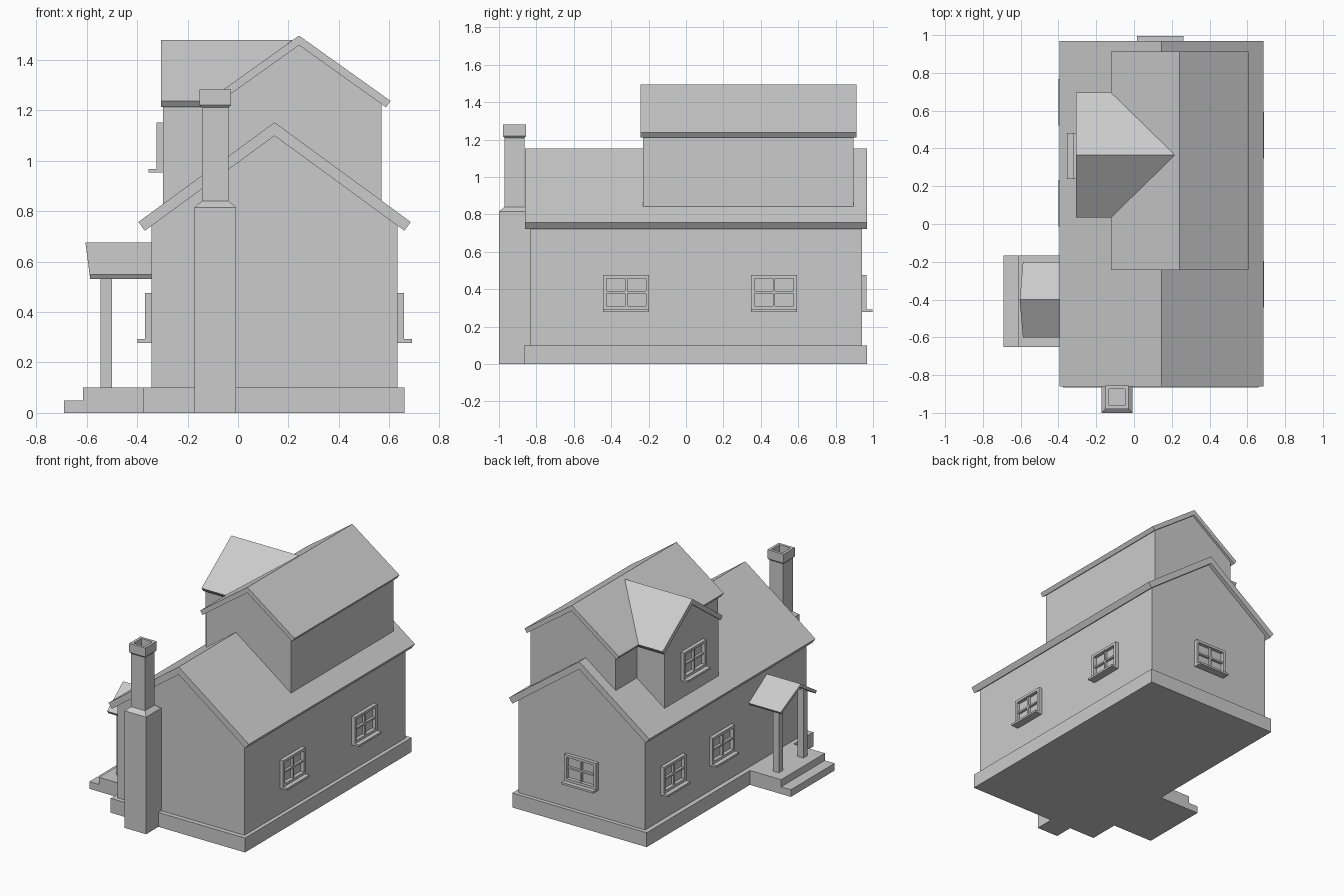
import bpy, bmesh
from math import pi, hypot

if "Cube" in bpy.data.objects:
    bpy.data.objects.remove(bpy.data.objects["Cube"])


def finish(name, bm):
    bmesh.ops.recalc_face_normals(bm, faces=bm.faces)
    me = bpy.data.meshes.new(name)
    bm.to_mesh(me)
    bm.free()
    ob = bpy.data.objects.new(name, me)
    bpy.context.collection.objects.link(ob)
    return ob


def loft(name, rings):
    """Skin a list of equal-length vertex rings and cap both ends."""
    bm = bmesh.new()
    rows = [[bm.verts.new(p) for p in r] for r in rings]
    for a, b in zip(rows, rows[1:]):
        for i in range(len(a)):
            j = (i + 1) % len(a)
            bm.faces.new((a[i], a[j], b[j], b[i]))
    bm.faces.new(rows[0])
    bm.faces.new(rows[-1])
    return finish(name, bm)


def add_box(bm, x0, x1, y0, y1, z0, z1):
    v = bmesh.ops.create_cube(bm, size=1)["verts"]
    bmesh.ops.scale(bm, vec=(x1 - x0, y1 - y0, z1 - z0), verts=v)
    bmesh.ops.translate(bm, vec=((x0 + x1) / 2, (y0 + y1) / 2, (z0 + z1) / 2), verts=v)


def box(name, *b):
    bm = bmesh.new()
    add_box(bm, *b)
    return finish(name, bm)


def roof_profile(c, w, ridge, eave, t):
    """Chevron cross-section with ends square to the slope."""
    h = ridge - eave
    l = hypot(w, h)
    s, k = t * h / l, t * w / l
    return [(c - w, eave), (c, ridge), (c + w, eave),
            (c + w - s, eave - k), (c, ridge - t * l / w), (c - w + s, eave - k)]


def wall_profile(c, half, base, w, ridge, eave, t):
    """Five-sided gable wall reaching the underside of the roof."""
    slope = (ridge - eave) / w
    top = ridge - t * hypot(1, slope)
    return [(c - half, base), (c + half, base), (c + half, top - slope * half),
            (c, top), (c - half, top - slope * half)]


def along_y(name, prof, y0, y1):
    return loft(name, [[(u, y, z) for u, z in prof] for y in (y0, y1)])


def along_x(name, prof, starts, ends):
    return loft(name, [[(x, u, z) for x, (u, z) in zip(xs, prof)] for xs in (starts, ends)])


# Main house
box("foundation", -0.375, 0.66, -0.865, 0.968, 0, 0.1)
main = (0.54, 1.152, 0.757, 0.043)
along_y("main_walls", wall_profile(0.145, 0.488, 0.1, *main), -0.833, 0.94)
along_y("main_roof", roof_profile(0.145, *main), -0.86, 0.968)

# Upper storey
upper = (0.363, 1.496, 1.237, 0.031)
along_y("upper_walls", wall_profile(0.242, 0.327, 0.81, *upper), -0.23, 0.895)
along_y("upper_roof", roof_profile(0.242, *upper), -0.243, 0.912)

# Dormer, with its roof mitred into the upper roof
dormer = (0.33, 1.478, 1.237, 0.031)
along_x("dormer_walls", wall_profile(0.365, 0.297, 0.8, *dormer), [-0.298] * 5,
        [-0.05, -0.05, -0.05, 0.15, -0.05])
along_x("dormer_roof", roof_profile(0.365, *dormer), [-0.306] * 6,
        [-0.1, 0.215, -0.1, -0.06, 0.215, -0.06])

# Porch: deck, step, posts and gable roof
box("porch_deck", -0.615, -0.37, -0.65, -0.168, 0, 0.1)
box("porch_step", -0.69, -0.61, -0.65, -0.168, 0, 0.05)
for side, y in (("left", -0.265), ("right", -0.535)):
    box("porch_post_" + side, -0.545, -0.5, y - 0.022, y + 0.022, 0.1, 0.57)
along_x("porch_roof", roof_profile(-0.4, 0.2, 0.675, 0.548, 0.02),
        [-0.588, -0.605, -0.588, -0.586, -0.602, -0.586], [-0.34] * 6)

# Chimney: stepped square stack with a hollow cap
cx, cy = -0.09, -0.917
stack = [(0.083, 0), (0.083, 0.815), (0.053, 0.84), (0.053, 1.21), (0.062, 1.22),
         (0.062, 1.282), (0.043, 1.282), (0.043, 1.22)]
loft("chimney", [[(cx + a * h, cy + b * h, z) for a, b in ((-1, -1), (1, -1), (1, 1), (-1, 1))]
                 for h, z in stack])


# Windows: frame, cross bars and sill; local -y faces outward
def window(name, x, y, z, angle):
    bm = bmesh.new()
    w, z0, z1, b, d = 0.123, 0.014, 0.198, 0.018, -0.025
    for s in (-1, 1):
        xs = sorted((s * w, s * (w - b)))
        add_box(bm, *xs, d, 0.005, z0, z1)
    add_box(bm, -w + b, w - b, d, 0.005, z1 - b, z1)
    add_box(bm, -w + b, w - b, d, 0.005, z0, z0 + b)
    mid = (z0 + z1) / 2
    add_box(bm, -0.006, 0.006, -0.018, 0.005, z0 + b, z1 - b)
    add_box(bm, -w + b, w - b, -0.017, 0.005, mid - 0.006, mid + 0.006)
    add_box(bm, -w, w, -0.056, 0.005, 0, z0)
    ob = finish(name, bm)
    ob.location = (x, y, z)
    ob.rotation_euler.z = angle


window("window_right_front", 0.633, -0.32, 0.278, pi / 2)
window("window_right_back", 0.633, 0.47, 0.278, pi / 2)
window("window_left_front", -0.343, 0.11, 0.278, -pi / 2)
window("window_left_back", -0.343, 0.645, 0.278, -pi / 2)
window("window_back", 0.14, 0.94, 0.278, pi)
window("window_dormer", -0.298, 0.36, 0.954, -pi / 2)
